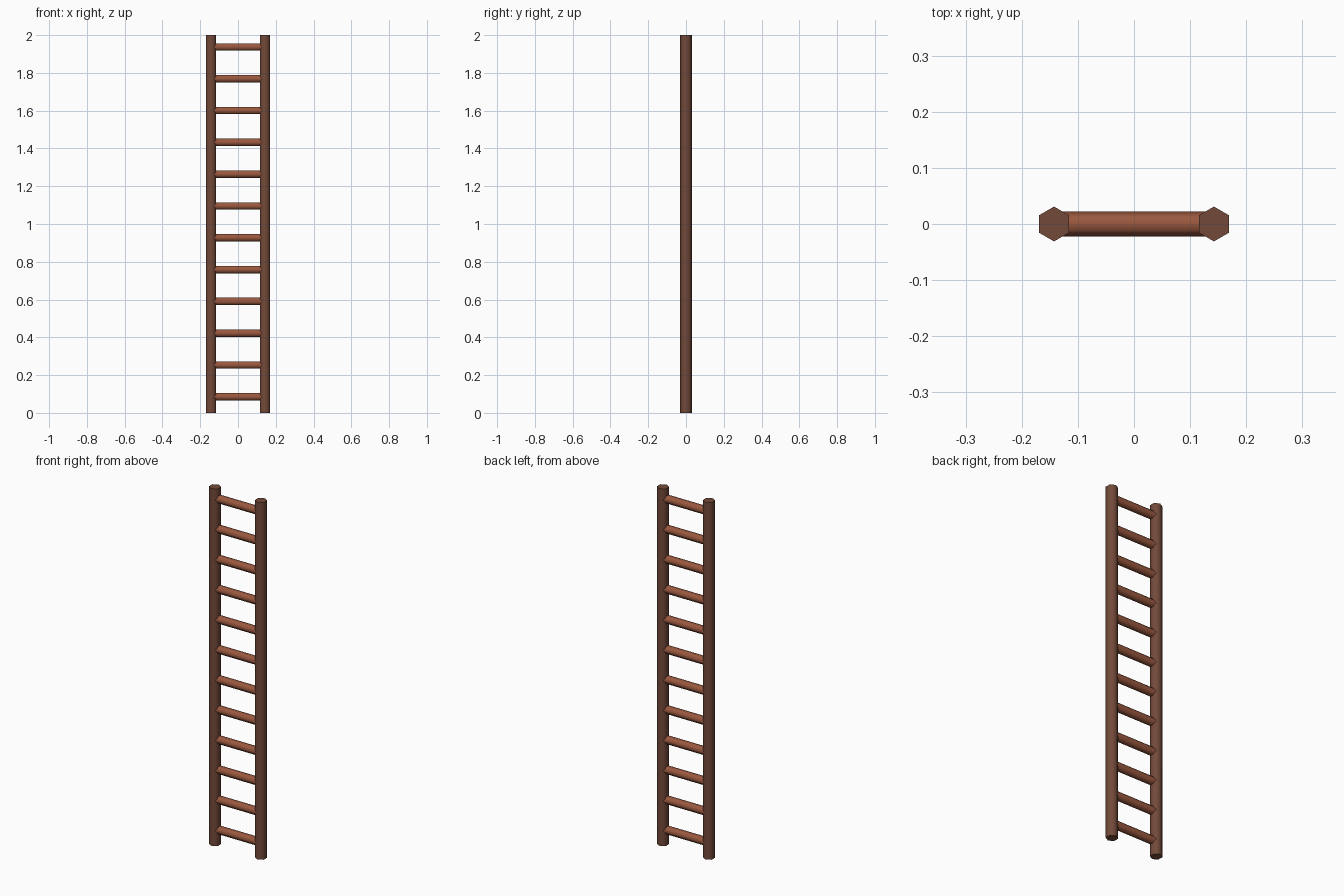
import bpy, math

if "Cube" in bpy.data.objects:
    bpy.data.objects.remove(bpy.data.objects["Cube"])

def material(name, rgb):
    m = bpy.data.materials.new(name)
    m.diffuse_color = (*rgb, 1)
    m.use_nodes = True
    m.node_tree.nodes["Principled BSDF"].inputs["Base Color"].default_value = m.diffuse_color
    return m

post_wood = material("dark brown wood", (0.17, 0.068, 0.041))
rung_wood = material("reddish brown wood", (0.32, 0.097, 0.049))

def hex_bar(name, radius, length, loc, rot, mat):
    # six-sided bar with corners pointing along +-y, smooth sides, sharp ends
    bpy.ops.mesh.primitive_cylinder_add(vertices=6, radius=radius, depth=length,
                                        location=loc, rotation=rot)
    ob = bpy.context.object
    ob.name = name
    ob.data.materials.append(mat)
    bpy.ops.object.shade_smooth_by_angle(angle=math.radians(65))
    return ob

# upright posts
for side, name in ((-1, "left_post"), (1, "right_post")):
    hex_bar(name, 0.031, 2.0, (side * 0.1425, 0, 1.0), (0, 0, 0), post_wood)

# evenly spaced rungs running between the posts
for i in range(12):
    hex_bar(f"rung_{i + 1}", 0.0225, 0.28, (0, 0, 0.085 + i * 0.1684),
            (0, math.pi / 2, 0), rung_wood)
